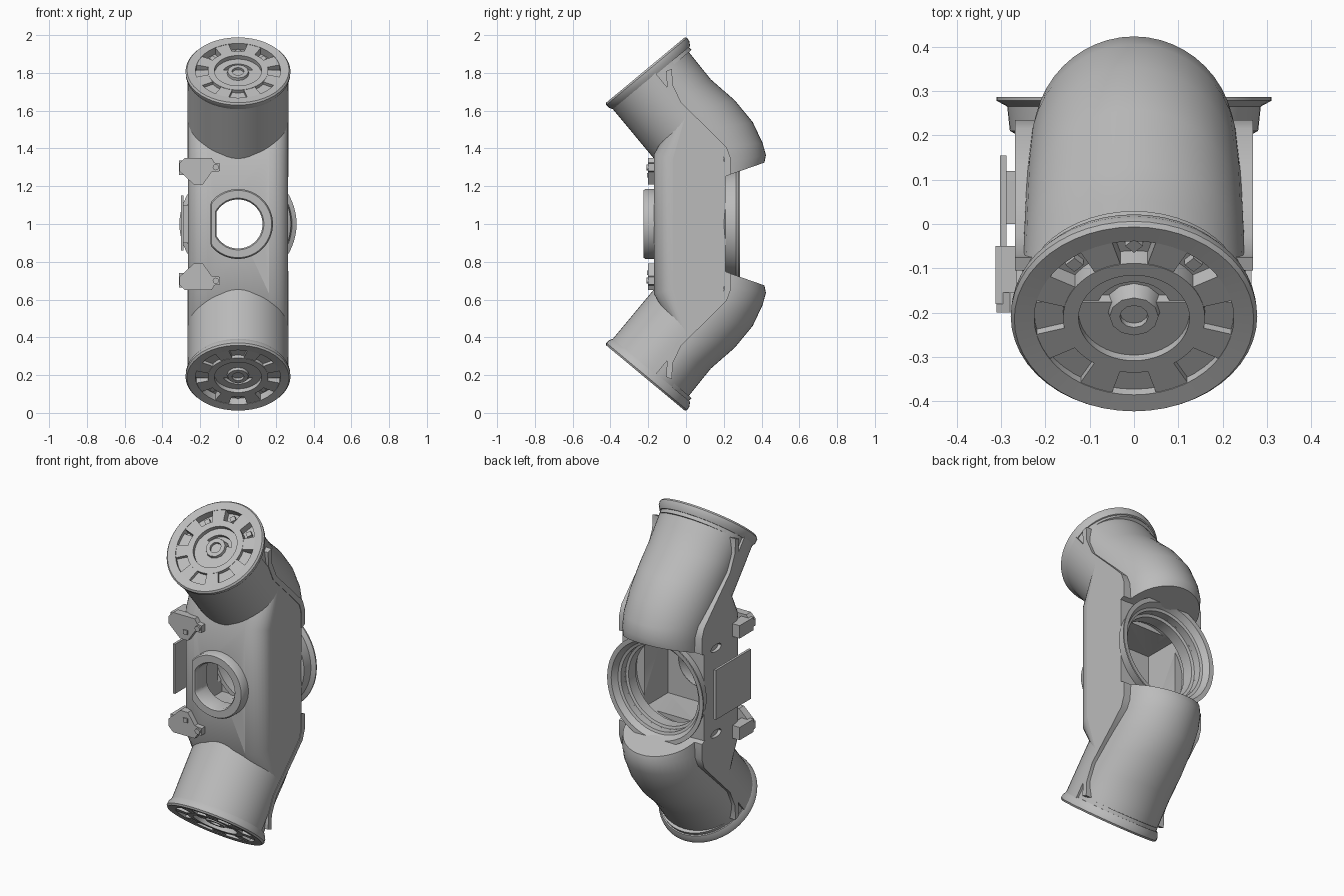
import bpy, bmesh, math

if "Cube" in bpy.data.objects:
    bpy.data.objects.remove(bpy.data.objects["Cube"])

grey = bpy.data.materials.new("plain_grey")
grey.use_nodes = True
GREY = (0.5, 0.5, 0.5, 1)
grey.diffuse_color = GREY
grey.node_tree.nodes["Principled BSDF"].inputs["Base Color"].default_value = GREY


def make(name, verts, faces, angle=35):
    """Mesh object with outward normals, smooth shading and sharp creases."""
    bm = bmesh.new()
    vs = [bm.verts.new(v) for v in verts]
    for f in faces:
        bm.faces.new([vs[i] for i in f])
    bmesh.ops.recalc_face_normals(bm, faces=bm.faces)
    me = bpy.data.meshes.new(name)
    bm.to_mesh(me)
    bm.free()
    me.materials.append(grey)
    ob = bpy.data.objects.new(name, me)
    bpy.context.collection.objects.link(ob)
    smooth(ob, angle)
    return ob


def smooth(ob, angle=35):
    bpy.ops.object.select_all(action='DESELECT')
    ob.select_set(True)
    bpy.context.view_layer.objects.active = ob
    bpy.ops.object.shade_smooth_by_angle(angle=math.radians(angle))


def prism(name, pts, t0, t1, frame):
    """Outline extruded from t0 to t1 in the given frame."""
    n = len(pts)
    verts = [frame(a, b, t) for t in (t0, t1) for a, b in pts]
    faces = [list(range(n)), list(range(2 * n - 1, n - 1, -1))]
    faces += [[i, (i + 1) % n, n + (i + 1) % n, n + i] for i in range(n)]
    return make(name, verts, faces)


def lathe(name, profile, frame, n=48, flats=None):
    """Closed (radius, depth) profile turned into a ring; flats clip it at -x."""
    m = len(profile)
    verts = []
    for i in range(n):
        a = 2 * math.pi * i / n
        for j, (r, w) in enumerate(profile):
            x = r * math.cos(a)
            if flats:
                x = max(x, flats[j])
            verts.append(frame(x, r * math.sin(a), w))
    faces = [[i * m + j, i * m + (j + 1) % m, (i + 1) % n * m + (j + 1) % m, (i + 1) % n * m + j]
             for i in range(n) for j in range(m)]
    return make(name, verts, faces)


def circle(r, n=48, flat=-9):
    return [(max(r * math.cos(2 * math.pi * i / n), flat), r * math.sin(2 * math.pi * i / n))
            for i in range(n)]


def rect(a0, a1, b0, b1):
    return [(a0, b0), (a1, b0), (a1, b1), (a0, b1)]


def side(a, b, t):      # outline in y, z; depth along x
    return (t, a, b)


def facing(a, b, t):    # outline in x, z about mid height; depth along y
    return (a, t, 1 + b)


def end_frame(s):       # tilted end plane; s = 1 upper, -1 lower
    return lambda u, v, w: (u, -0.212 + 0.77 * v - 0.64 * w, 1 + s * (0.812 + 0.64 * v + 0.77 * w))


def both(pts):          # continue an upper outline with its lower mirror image
    return pts + [(y, 2 - z) for y, z in reversed(pts)]


# Central body with rounded front corners
core = prism("central_body", both([(-0.17, 1.37), (-0.04, 1.595), (0.0, 1.58), (0.11, 1.48),
                                   (0.195, 1.39), (0.21, 1.27)]), -0.265, 0.265, side)
bm = bmesh.new()
bm.from_mesh(core.data)
front = [e for e in bm.edges if abs(e.verts[0].co.x - e.verts[1].co.x) < 1e-4
         and all(v.co.y < -0.02 for v in e.verts)]
bmesh.ops.bevel(bm, geom=front, offset=0.1, segments=8, profile=0.5, affect='EDGES')
bm.to_mesh(core.data)
bm.free()

# Inner chamber, openings and side slots
cutters = [
    prism("chamber_cutter", rect(-0.2, 0.2, -0.22, 0.22), -0.12, 0.14, facing),
    prism("back_cutter", circle(0.25), 0.1, 0.35, facing),
    prism("front_cutter", circle(0.132, flat=-0.115), -0.3, 0.0, facing)]
for z in (1.25, 0.75):
    slot = [(0.1 + 1.6 * p, z + 0.7 * q) for p, q in circle(0.03, 16)]
    cutters.append(prism("slot_cutter", slot, -0.3, -0.245, side))
for c in cutters:
    c.hide_render = True
    mod = core.modifiers.new("cut", 'BOOLEAN')
    mod.operation, mod.object, mod.solver = 'DIFFERENCE', c, 'EXACT'
    bpy.context.view_layer.objects.active = core
    bpy.ops.object.modifier_apply(modifier=mod.name)
    bpy.data.objects.remove(c)
smooth(core)

# Front ring with one flat side, and flared back ring
lathe("front_ring", [(0.185, -0.16), (0.185, -0.215), (0.178, -0.225), (0.137, -0.225),
                     (0.13, -0.215), (0.13, -0.12)], facing, 64,
      [-0.145, -0.145, -0.14, -0.12, -0.115, -0.115])
lathe("back_ring", [(0.235, 0.13), (0.26, 0.13), (0.262, 0.2), (0.28, 0.21), (0.286, 0.265),
                    (0.31, 0.278), (0.31, 0.286), (0.285, 0.284), (0.265, 0.25), (0.25, 0.245),
                    (0.25, 0.2), (0.235, 0.195)], facing, 64)

# Thin plate standing off the right side
prism("side_plate", rect(-0.17, 0.155, 0.86, 1.15), -0.302, -0.288, side)
prism("side_plate_mount", rect(0.0, 0.12, 0.9, 1.1), -0.29, -0.26, side)

for s, tag in ((1, "upper"), (-1, "lower")):
    end = end_frame(s)

    def flip(frame, s=s):
        return lambda a, b, t: (lambda p: (p[0], p[1], 1 + s * (p[2] - 1)))(frame(a, b, t))

    # Front half of the slanted tube
    arc = [(0.265 * math.cos(a), 0.265 * math.sin(a))
           for a in [math.pi + math.pi * i / 28 for i in range(29)]]
    prism(tag + "_tube_front", arc + [(0.265, 0.03), (-0.265, 0.03)], -0.42, -0.02, end)

    # Rounded back cowl: half ellipses from the inner to the outer outline, closed at the foot
    stations = [(-0.177, 1.80, -0.008, 1.94, 0.256), (-0.12, 1.74, 0.055, 1.86, 0.252),
                (-0.06, 1.67, 0.132, 1.765, 0.25), (0.0, 1.59, 0.258, 1.655, 0.247),
                (0.08, 1.49, 0.353, 1.54, 0.243), (0.16, 1.40, 0.405, 1.43, 0.235),
                (0.19, 1.32, 0.423, 1.365, 0.228), (0.20, 1.25, 0.415, 1.325, 0.222)]
    n = 25
    verts = []
    for yi, zi, yo, zo, w in stations:
        for i in range(n):
            a = math.pi * i / (n - 1)
            k = math.sin(a)
            z = zi + (zo - zi) * k
            verts.append((w * math.cos(a), yi + (yo - yi) * k, 1 + s * (z - 1)))
    rows = len(stations) - 1
    faces = [[j * n + i, j * n + i + 1, (j + 1) * n + i + 1, (j + 1) * n + i]
             for j in range(rows) for i in range(n - 1)]
    faces.append(list(range(rows * n, (rows + 1) * n)))
    cowl = make(tag + "_back_cowl", verts, faces, 50)
    if cowl.data.polygons[n // 2].normal.y < 0:
        cowl.data.flip_normals()

    # Raised seam along each edge of the cowl
    seam = [(-0.105, 1.81), (-0.1, 1.725), (-0.055, 1.63), (0.015, 1.562), (0.105, 1.475),
            (0.185, 1.395), (0.205, 1.34), (0.205, 1.25)]
    strip = seam + [(y + 0.03, z + 0.012) for y, z in reversed(seam)]
    for x, word in ((1, "left"), (-1, "right")):
        prism(f"{tag}_{word}_seam", strip, x * 0.215, x * 0.268, flip(side))

    # End cap: rim, window ring, inner ring and hub above a recessed floor
    prism(tag + "_cap_floor", circle(0.255), -0.07, -0.045, end)
    lathe(tag + "_cap_rim", [(0.225, 0.0), (0.27, 0.004), (0.278, -0.006), (0.276, -0.026),
                             (0.262, -0.05), (0.225, -0.05)], end)
    lathe(tag + "_cap_inner_ring", [(0.125, 0.0), (0.16, 0.0), (0.16, -0.05), (0.125, -0.05)], end)
    lathe(tag + "_cap_middle_ring", [(0.085, -0.025), (0.125, -0.025), (0.125, -0.05),
                                     (0.085, -0.05)], end)
    lathe(tag + "_cap_hub", [(0.032, -0.005), (0.055, -0.005), (0.065, -0.05), (0.032, -0.05)],
          end, 12)
    for i in range(8):
        mid = math.pi * (i + 0.5) / 4
        wedge = [(r * math.cos(mid + d), r * math.sin(mid + d))
                 for r, d in ((0.155, -0.2), (0.23, -0.17), (0.23, 0.17), (0.155, 0.2))]
        prism(f"{tag}_cap_spoke_{i + 1}", wedge, -0.05, -0.002, end)
        a = mid + math.pi / 8
        block = [(0.19 * math.cos(a) + p, 0.19 * math.sin(a) + q) for p, q in circle(0.02, 4)]
        prism(f"{tag}_cap_block_{i + 1}", block, -0.05, -0.025, end)

    # Latch bracket on the front right corner
    latch = [(-0.31, 0.32), (-0.28, 0.35), (-0.14, 0.35), (-0.125, 0.325), (-0.095, 0.32),
             (-0.095, 0.28), (-0.14, 0.275), (-0.185, 0.21), (-0.235, 0.21), (-0.31, 0.28)]
    prism(tag + "_latch", latch, -0.2, -0.155, flip(facing))
    prism(tag + "_latch_block", rect(-0.312, -0.25, 0.26, 0.335), -0.18, -0.05, flip(facing))
    prism(tag + "_latch_pin", [(x - 0.118, z + 0.3) for x, z in circle(0.016, 12)],
          -0.21, -0.16, flip(facing))
    prism(tag + "_latch_stud", rect(-0.21, -0.185, 0.245, 0.27), -0.207, -0.19, flip(facing))
